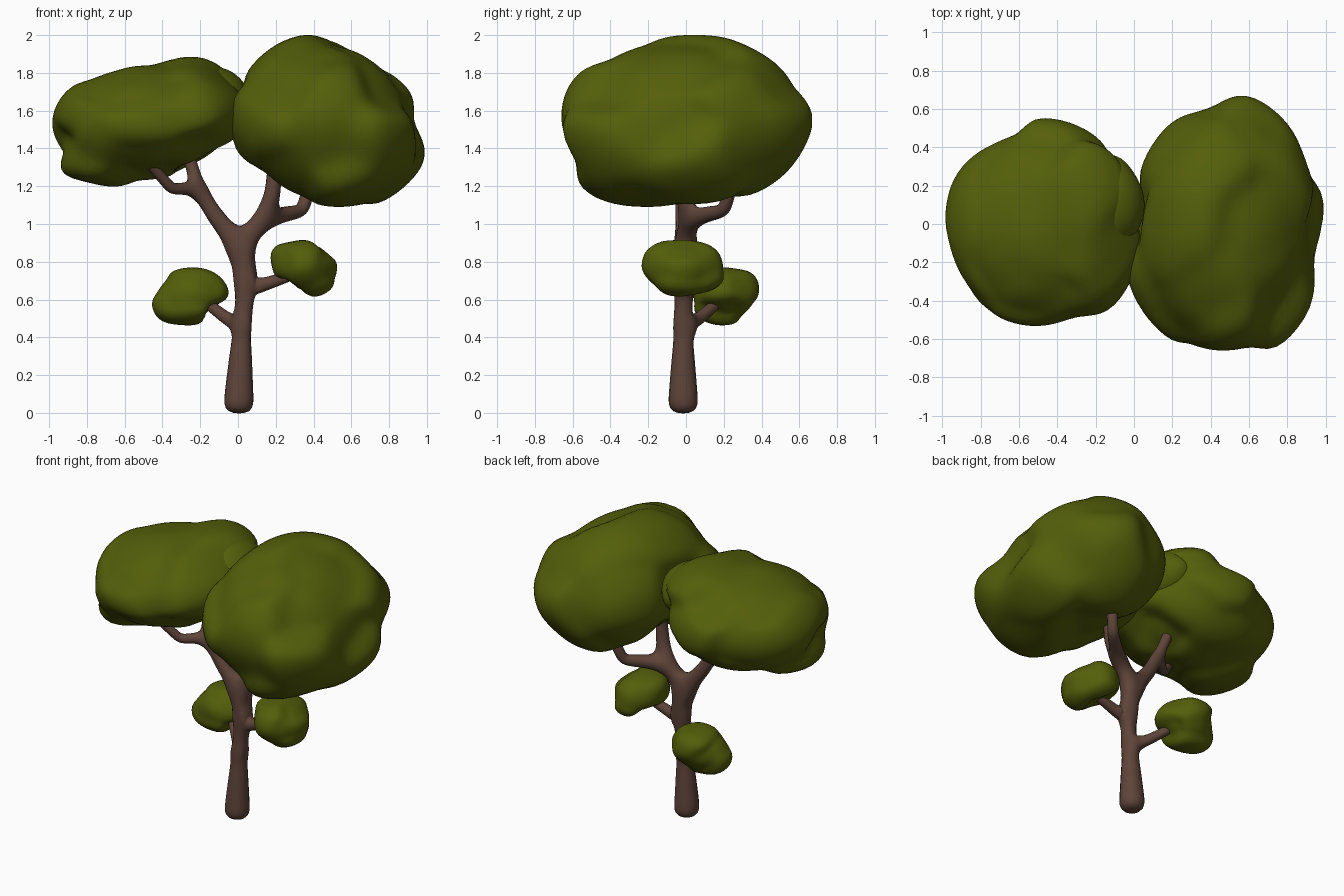
import bpy, bmesh, math
from mathutils import Vector


def material(name, rgb):
    m = bpy.data.materials.new(name)
    m.diffuse_color = (*rgb, 1)
    return m


GREEN = material("leaf green", (0.088, 0.113, 0.003))
BROWN = material("bark brown", (0.112, 0.058, 0.041))


def finish(name, bm, mat):
    me = bpy.data.meshes.new(name)
    bm.to_mesh(me)
    bm.free()
    for p in me.polygons:
        p.use_smooth = True
    ob = bpy.data.objects.new(name, me)
    bpy.context.collection.objects.link(ob)
    me.materials.append(mat)
    return ob


def foliage(name, center, radii, points, k=28, subdiv=5):
    """Ellipsoid whose surface is pulled smoothly through a few guide points."""
    c = Vector(center)
    dirs, target = [], []
    for p in points:
        d = Vector([(p[i] - c[i]) / radii[i] for i in range(3)])
        target.append(d.length)
        dirs.append(d.normalized())
    vals = list(target)

    def radius(d):
        w = [math.exp(k * (d.dot(e) - 1)) for e in dirs]
        return sum(a * b for a, b in zip(w, vals)) / sum(w)

    for _ in range(3):
        err = [t - radius(d) for t, d in zip(target, dirs)]
        vals = [v + 0.7 * e for v, e in zip(vals, err)]
    bm = bmesh.new()
    bmesh.ops.create_icosphere(bm, subdivisions=subdiv, radius=1)
    for v in bm.verts:
        d = v.co.normalized()
        r = radius(d)
        v.co = c + Vector([d[i] * r * radii[i] for i in range(3)])
    return finish(name, bm, GREEN)


# Large right canopy, sloping down to the right
foliage("right_canopy", (.46, 0, 1.55), (.48, .62, .44), [
    (-.03, -.3, 1.56), (.09, -.1, 1.85), (.28, .25, 1.95), (.3, 0, 1.99),
    (.56, -.05, 1.93), (.76, .05, 1.82), (.87, .3, 1.71), (.9, -.1, 1.53),
    (.96, .1, 1.29), (.88, .05, 1.2), (.61, -.24, 1.105), (.43, .05, 1.17),
    (.19, 0, 1.28), (0, -.2, 1.4), (.47, -.66, 1.56), (.55, -.61, 1.73),
    (.42, -.33, 1.905), (.65, .5, 1.74), (.6, .665, 1.53), (.55, .6, 1.37),
    (.5, .42, 1.19), (.6, -.48, 1.155), (.5, -.61, 1.4), (.06, -.47, 1.5),
    (.81, -.58, 1.45), (.92, -.39, 1.4), (.85, .34, 1.4), (.19, .52, 1.5),
    (.07, .36, 1.6), (.04, .03, 1.6), (.25, -.4, 1.25), (.2, .35, 1.3),
    (.2, .43, 1.75), (.75, -.35, 1.72), (.4, .4, 1.9), (.78, .54, 1.5),
    (.38, .6, 1.55), (.22, -.45, 1.75)])

# Large left canopy, flatter, with a lobe towards the middle
foliage("left_canopy", (-.5, 0, 1.53), (.48, .5, .32), [
    (-.97, .1, 1.58), (-.92, 0, 1.69), (-.5, -.1, 1.835), (-.24, .15, 1.89),
    (-.12, -.1, 1.8), (-.04, -.28, 1.5), (-.2, 0, 1.37), (-.52, .1, 1.24),
    (-.76, -.1, 1.215), (-.92, -.2, 1.29), (-.88, -.15, 1.42), (-.95, .15, 1.45),
    (-.92, -.23, 1.55), (-.8, -.37, 1.4), (-.5, -.53, 1.5), (-.33, -.48, 1.6),
    (-.12, -.43, 1.62), (-.02, -.3, 1.62), (-.25, .48, 1.6), (-.38, .54, 1.55),
    (-.7, .43, 1.5), (-.85, .34, 1.5), (-.5, -.4, 1.7), (-.5, .35, 1.75),
    (-.5, -.4, 1.36), (-.5, .35, 1.3), (-.05, .2, 1.55), (-.2, .3, 1.84),
    (-.7, -.2, 1.76), (-.7, .2, 1.77), (-.15, .3, 1.42), (-.2, -.3, 1.4),
    (-.45, -.2, 1.29), (-.7, 0, 1.795), (-.42, .1, 1.845), (-.94, .23, 1.5)])
foliage("left_canopy_lobe", (-.12, .12, 1.66), (.17, .24, .16),
        [(.05, .08, 1.7), (-.12, .36, 1.66), (0, .1, 1.78), (-.12, -.12, 1.66),
         (-.12, .1, 1.83), (0, .26, 1.64), (-.12, .12, 1.5), (-.28, .1, 1.65)], 6, 4)

# Small low leaf clumps
foliage("lower_left_clump", (-.25, .2, .62), (.2, .18, .15), [
    (-.455, .18, .57), (-.42, .2, .65), (-.26, .25, .765), (-.14, .2, .75),
    (-.05, .18, .635), (-.13, .2, .56), (-.29, .18, .465), (-.4, .15, .49),
    (-.22, .385, .65), (-.24, .36, .73), (-.25, .34, .56), (-.3, .08, .5),
    (-.2, .05, .66), (-.32, .06, .6), (-.36, .32, .6), (-.12, .31, .66)], 13, 4)
foliage("lower_right_clump", (.35, -.02, .775), (.17, .21, .14), [
    (.18, 0, .86), (.3, 0, .91), (.455, 0, .86), (.525, -.02, .76),
    (.455, -.08, .635), (.3, 0, .69), (.18, -.03, .78), (.35, -.235, .785),
    (.33, -.19, .875), (.33, .15, .87), (.34, .195, .785), (.38, .17, .67),
    (.38, -.19, .7), (.46, .12, .77), (.47, -.15, .76), (.22, .12, .8),
    (.23, -.15, .8)], 13, 4)

# Trunk and branches: skeleton paths of (x, y, z, radius) given a skin
PATHS = [
    [(.003, -.015, -.012, .09), (.005, -.015, .1, .083), (.015, -.015, .32, .063),
     (.022, -.015, .46, .054), (.045, -.01, .67, .056), (.035, -.005, .78, .056), (.015, 0, .885, .062)],
    [(.015, 0, .885, .062), (-.12, -.01, 1.04, .05), (-.21, -.02, 1.19, .04),
     (-.255, .02, 1.34, .034), (-.28, .04, 1.46, .03)],
    [(-.21, -.02, 1.19, .04), (-.35, -.13, 1.185, .032), (-.46, -.2, 1.31, .028),
     (-.48, -.21, 1.35, .025)],
    [(.015, 0, .885, .062), (.14, .01, 1.03, .055), (.185, -.01, 1.17, .045), (.2, -.01, 1.4, .036)],
    [(.14, .01, 1.03, .055), (.34, .2, 1.07, .038), (.37, .23, 1.17, .036), (.39, .24, 1.3, .03)],
    [(.022, -.015, .46, .054), (-.06, .07, .5, .036), (-.17, .17, .585, .03)],
    [(.045, -.01, .67, .056), (.14, -.02, .68, .038), (.3, -.02, .735, .03)],
]
bm = bmesh.new()
skin = bm.verts.layers.skin.verify()
nodes = {}
for path in PATHS:
    prev = None
    for node in path:
        if node not in nodes:
            v = bm.verts.new(node[:3])
            v[skin].radius = (node[3], node[3])
            v[skin].use_root = not nodes
            nodes[node] = v
        if prev:
            bm.edges.new((prev, nodes[node]))
        prev = nodes[node]
tree = finish("trunk_and_branches", bm, BROWN)
sk = tree.modifiers.new("Skin", 'SKIN')
sk.use_smooth_shade = True
sk.branch_smoothing = 0.3
sub = tree.modifiers.new("Subsurf", 'SUBSURF')
sub.levels = sub.render_levels = 2
